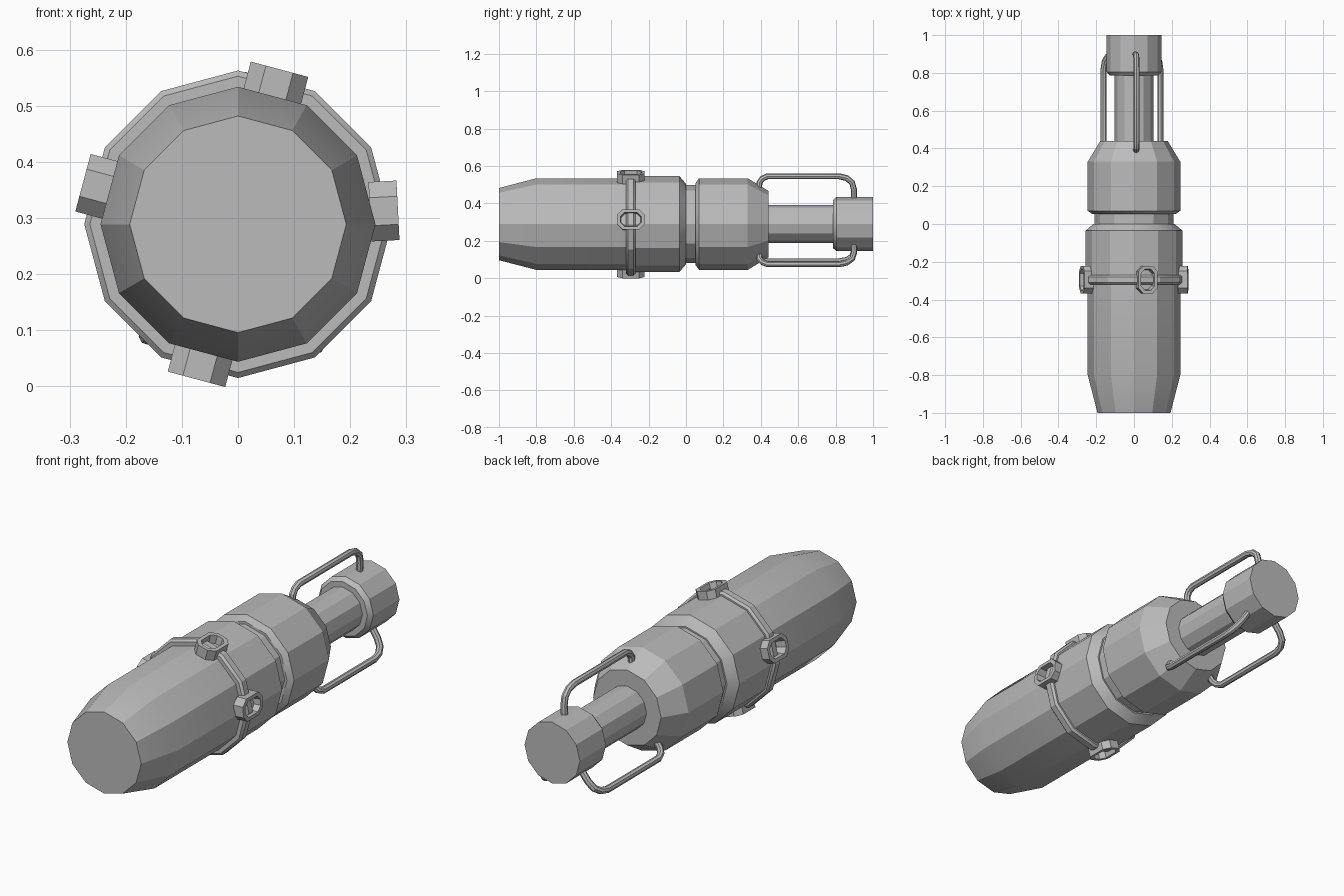
import bpy, bmesh, math
from mathutils import Matrix, Vector

if "Cube" in bpy.data.objects:
    bpy.data.objects.remove(bpy.data.objects["Cube"])

AXIS_Z = 0.289

grey = bpy.data.materials.new("plain grey")
grey.use_nodes = True
colour = (0.5, 0.5, 0.5, 1)
grey.diffuse_color = colour
grey.node_tree.nodes["Principled BSDF"].inputs["Base Color"].default_value = colour


def finish(name, bm):
    """Turn a bmesh into a shaded object."""
    bmesh.ops.recalc_face_normals(bm, faces=bm.faces)
    mesh = bpy.data.meshes.new(name)
    bm.to_mesh(mesh)
    bm.free()
    obj = bpy.data.objects.new(name, mesh)
    bpy.context.collection.objects.link(obj)
    mesh.materials.append(grey)
    bpy.ops.object.select_all(action="DESELECT")
    obj.select_set(True)
    bpy.context.view_layer.objects.active = obj
    bpy.ops.object.shade_smooth_by_angle(angle=math.radians(25))
    return obj


def skin(bm, rings, closed=False):
    """Join equal rings of vertices with quads, capping open ends."""
    n = len(rings[0])
    pairs = list(zip(rings, rings[1:]))
    if closed:
        pairs.append((rings[-1], rings[0]))
    for a, b in pairs:
        for i in range(n):
            j = (i + 1) % n
            bm.faces.new((a[i], a[j], b[j], b[i]))
    if not closed:
        bm.faces.new(rings[0])
        bm.faces.new(rings[-1])


def lathe(name, profile, closed=False, sides=12):
    """Revolve (y, radius) points about the long axis."""
    bm = bmesh.new()
    rings = []
    for y, r in profile:
        angles = [math.tau * i / sides for i in range(sides)]
        rings.append([bm.verts.new((r * math.sin(a), y, AXIS_Z + r * math.cos(a)))
                      for a in angles])
    skin(bm, rings, closed)
    return finish(name, bm)


def radial_frame(degrees):
    """Local x = around, y = along the axis, z = outward."""
    return (Matrix.Translation((0, 0, AXIS_Z))
            @ Matrix.Rotation(math.radians(90 - degrees), 4, "Y"))


# Turned bodies
lathe("main_body", [(-1, 0.193), (-0.8, 0.245), (-0.295, 0.245), (-0.295, 0.256),
                    (-0.035, 0.256), (0, 0.215)])
lathe("groove_neck", [(-0.01, 0.208), (0.07, 0.208)])
lathe("rear_collar", [(0.052, 0.22), (0.07, 0.245), (0.33, 0.245), (0.44, 0.178)])
lathe("piston_rod", [(0.43, 0.102), (0.8, 0.102)])
lathe("end_cap", [(0.785, 0.128), (0.805, 0.145), (1, 0.145)])

# Strap ring with bevelled edges
lathe("strap", [(-0.32, 0.24), (-0.32, 0.264), (-0.31, 0.274), (-0.28, 0.274),
                (-0.27, 0.264), (-0.27, 0.24)], closed=True)


def octagon(bm, half_x, half_y, cut, z, offset, frame):
    x, y = half_x - cut, half_y - cut
    outline = [(half_x, y), (x, half_y), (-x, half_y), (-half_x, y),
               (-half_x, -y), (-x, -half_y), (x, -half_y), (half_x, -y)]
    return [bm.verts.new(frame @ Vector((px + offset, py - 0.295, z)))
            for px, py in outline]


# Open octagonal buckles around the strap
for name, degrees, offset in (("top_buckle", 75, 0), ("left_buckle", 3, -0.01),
                              ("bottom_buckle", 255, 0), ("right_buckle", 165, 0)):
    bm = bmesh.new()
    frame = radial_frame(degrees)
    layers = ((0.053, 0.073, 0.028, 0.236), (0.053, 0.073, 0.028, 0.286),
              (0.037, 0.056, 0.022, 0.286), (0.032, 0.051, 0.02, 0.236))
    skin(bm, [octagon(bm, *layer, offset, frame) for layer in layers], closed=True)
    finish(name, bm)


# Bent wire handles between the collar and the end cap
path = [(0.39, 0.185), (0.393, 0.222), (0.407, 0.243), (0.435, 0.256), (0.82, 0.256),
        (0.86, 0.246), (0.888, 0.222), (0.898, 0.185), (0.898, 0.12)]
for name, degrees in (("top_handle", 87), ("lower_right_handle", 231),
                      ("lower_left_handle", 303)):
    bm = bmesh.new()
    frame = radial_frame(degrees)
    points = [Vector((0, y, r)) for y, r in path]
    rings = []
    for i, p in enumerate(points):
        before = (p - points[max(i - 1, 0)]).normalized()
        after = (points[min(i + 1, len(points) - 1)] - p).normalized()
        tangent = (before + after).normalized()
        side = Vector((1, 0, 0))
        up = side.cross(tangent)
        rings.append([bm.verts.new(frame @ (p + 0.016 * (math.cos(a) * side + math.sin(a) * up)))
                      for a in (math.tau * k / 8 for k in range(8))])
    skin(bm, rings)
    finish(name, bm)
